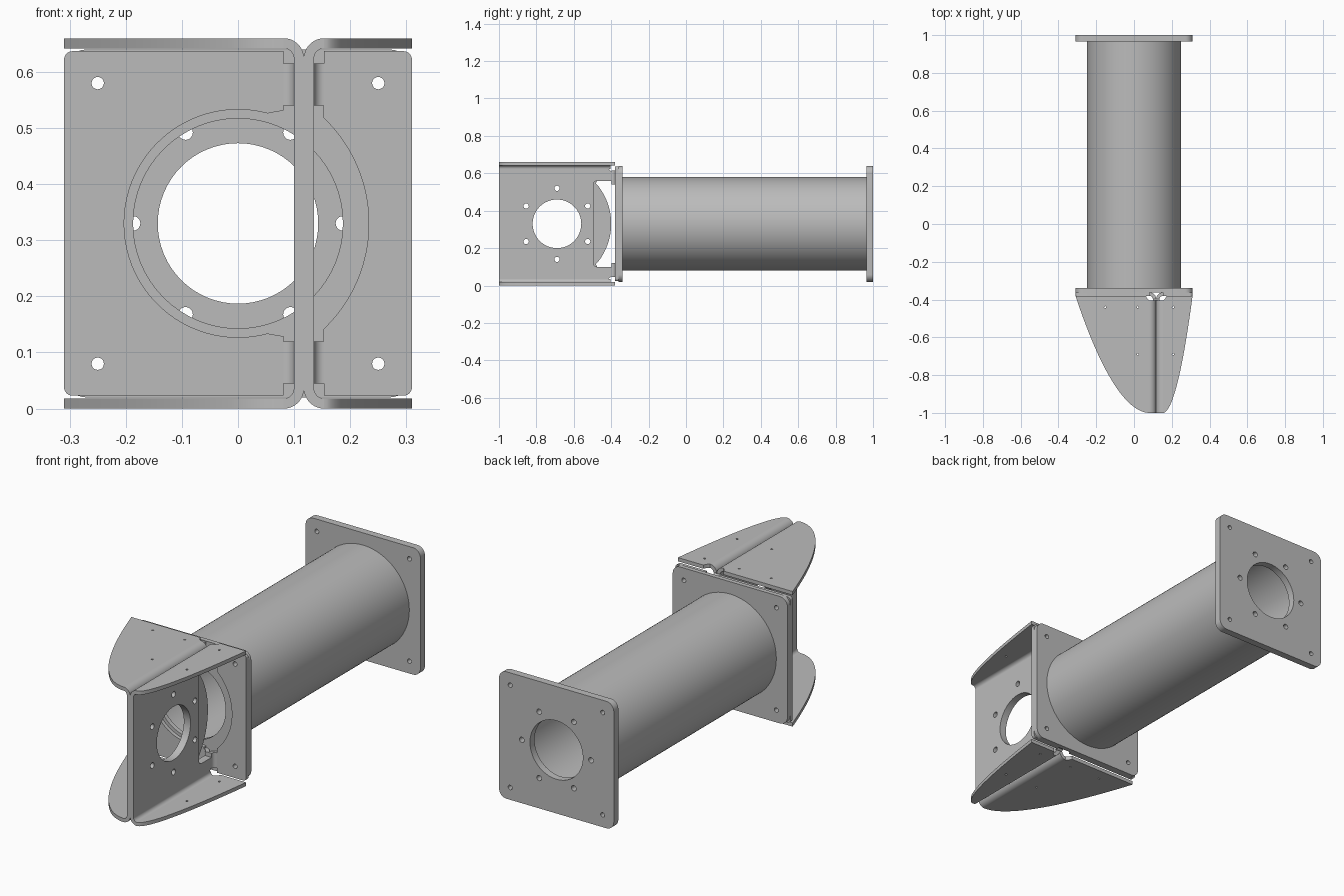
import bpy, bmesh
from math import sin, cos, radians, sqrt, atan2, degrees

old = bpy.data.objects.get("Cube")
if old:
    bpy.data.objects.remove(old, do_unlink=True)

steel = bpy.data.materials.new("plain grey metal")
steel.use_nodes = True
GREY = (0.5, 0.5, 0.5, 1)
steel.diffuse_color = GREY
steel.node_tree.nodes["Principled BSDF"].inputs["Base Color"].default_value = GREY

MID = 0.33            # height of the tube axis
SEAM = 0.1175         # x where the two bracket halves meet
T, R = 0.018, 0.036   # sheet thickness and outer bend radius
FACE = -0.362         # joint between bracket and tube flange


def arc(cx, cy, r, a, b, n=12):
    return [(cx + r * cos(radians(a + (b - a) * i / n)),
             cy + r * sin(radians(a + (b - a) * i / n))) for i in range(n + 1)]


def circle(cx, cy, r, n=32):
    return arc(cx, cy, r, 0, 360, n)[:-1]


def bolt_ring(cx, cy, r, hole, start):
    return [circle(cx + r * cos(radians(start + 60 * k)),
                   cy + r * sin(radians(start + 60 * k)), hole, 20) for k in range(6)]


def bend(cx, cy, a, b):
    return arc(cx, cy, R, a, b) + arc(cx, cy, R - T, b, a)


def slab(bm, plane, lo, hi, outline, holes=()):
    """Extrude a filled outline with holes across the given plane."""
    cu = bpy.data.curves.new("outline", 'CURVE')
    cu.dimensions, cu.fill_mode, cu.extrude = '2D', 'BOTH', (hi - lo) / 2
    for loop in [outline, *holes]:
        sp = cu.splines.new('POLY')
        sp.points.add(len(loop) - 1)
        for p, (u, v) in zip(sp.points, loop):
            p.co = (u, v, 0, 1)
        sp.use_cyclic_u = True
    tmp = bpy.data.objects.new("outline", cu)
    bpy.context.collection.objects.link(tmp)
    deps = bpy.context.evaluated_depsgraph_get()
    me = bpy.data.meshes.new_from_object(tmp.evaluated_get(deps))
    m = (lo + hi) / 2
    for vert in me.vertices:
        u, v, w = vert.co
        w += m
        vert.co = {'XY': (u, v, w), 'XZ': (u, w, v), 'YZ': (w, u, v)}[plane]
    part = bmesh.new()
    part.from_mesh(me)
    bmesh.ops.remove_doubles(part, verts=part.verts, dist=1e-5)
    bmesh.ops.recalc_face_normals(part, faces=part.faces)
    part.to_mesh(me)
    part.free()
    bm.from_mesh(me)
    bpy.data.objects.remove(tmp, do_unlink=True)
    bpy.data.curves.remove(cu)
    bpy.data.meshes.remove(me)


def finish(name, bm):
    me = bpy.data.meshes.new(name)
    bm.to_mesh(me)
    bm.free()
    me.materials.clear()
    me.materials.append(steel)
    for p in me.polygons:
        p.material_index = 0
    ob = bpy.data.objects.new(name, me)
    bpy.context.collection.objects.link(ob)
    bpy.ops.object.select_all(action='DESELECT')
    ob.select_set(True)
    bpy.context.view_layer.objects.active = ob
    bpy.ops.object.shade_smooth_by_angle(angle=radians(30))


def flip(points):
    """Mirror a path about the tube axis height and reverse it."""
    return [(u, 2 * MID - v) for u, v in reversed(points)]


# Tube
bm = bmesh.new()
slab(bm, 'XZ', -0.341, 0.965, circle(0, MID, 0.25, 96), [circle(0, MID, 0.235, 96)])
finish("tube", bm)

# Square end flanges
H, C = 0.31, 0.04
square = []
for k, (sx, sz) in enumerate([(1, 1), (-1, 1), (-1, -1), (1, -1)]):
    square += arc(sx * (H - C), MID + sz * (H - C), C, 90 * k, 90 * k + 90, 8)
corners = [circle(x, MID + z, 0.011, 20) for x in (-0.25, 0.25) for z in (-0.25, 0.25)]
bm = bmesh.new()
slab(bm, 'XZ', FACE, -0.34, square, [circle(0, MID, 0.187, 64)] + corners)
finish("front_flange", bm)
bm = bmesh.new()
slab(bm, 'XZ', 0.965, 1.0, square,
     [circle(0, MID, 0.143, 64)] + bolt_ring(0, MID, 0.187, 0.013, 0) + corners)
finish("rear_flange", bm)

# Bracket halves, each folded from one sheet
for s, name in ((-1, "right_bracket"), (1, "left_bracket")):
    bm = bmesh.new()
    x0 = SEAM + s * R
    width = H - s * x0
    yb = FACE - R

    # upright web with bearing hole and rear slot
    low = [(-1, R), (-0.415, R), (yb, 0.05), (yb, 0.1)]
    if s > 0:
        low += arc(-0.475, 0.12, 0.02, 270, 180, 6)
        tongue = []
    else:
        low += [(-0.475, 0.1), (-0.482, 0.115)]
        a = degrees(atan2(0.2, sqrt(0.329 ** 2 - 0.2 ** 2)))
        tongue = arc(-0.729, MID, 0.329, -a, a, 24)
    slab(bm, 'YZ', min(SEAM, SEAM + s * T), max(SEAM, SEAM + s * T),
         low + tongue + flip(low),
         [circle(-0.69, MID, 0.13, 64)] + bolt_ring(-0.69, MID, 0.19, 0.014, 30))

    # top and bottom wings with their bends
    wing = [(x0 + s * width * u / 32, -1 + 0.62 * (u / 32) ** 1.9) for u in range(33)]
    wing += [(SEAM + s * 0.055, -0.38), (SEAM + s * 0.048, -0.395), (x0, -0.405)]
    spots = [(0.207, -0.44), (0.207, -0.69)] if s > 0 else \
        [(-0.153, -0.44), (0.02, -0.44), (0.02, -0.69)]
    pins = [circle(x, y, 0.005, 12) for x, y in spots]
    side = 180 if s > 0 else 0
    curl = bend(x0, 2 * MID - R, 90, side)
    for z, shape in ((0, flip(curl)), (2 * MID - T, curl)):
        slab(bm, 'XY', z, z + T, wing, pins)
        slab(bm, 'XZ', -1, -0.405, shape)

    # rear mounting flange, cut away around the tube mouth
    outer = s * (H - 0.015)
    z1 = 0.637
    corner = arc(outer, z1 - 0.015, 0.015, 90, 90 - s * 90, 6)
    if s < 0:
        mouth = arc(0, MID, 0.203, 285, 75, 48)
        mouth = [(x0, 0.129), (0.068, 0.131)] + mouth + [(0.068, 0.529), (x0, 0.531)]
    else:
        a = degrees(atan2(0.19, x0 + 0.027))
        mouth = arc(-0.027, MID, 0.26, -a, a, 40)
    slab(bm, 'XZ', FACE - T, FACE,
         mouth + [(x0, z1)] + corner + flip([(x0, z1)] + corner),
         [circle(s * 0.25, MID + z, 0.011, 20) for z in (-0.25, 0.25)])

    # short vertical bends joining web and mounting flange
    fold = bend(x0, yb, 90, side)
    slab(bm, 'XY', 0.045, 0.12, fold)
    slab(bm, 'XY', 2 * MID - 0.12, 2 * MID - 0.045, fold)
    finish(name, bm)
